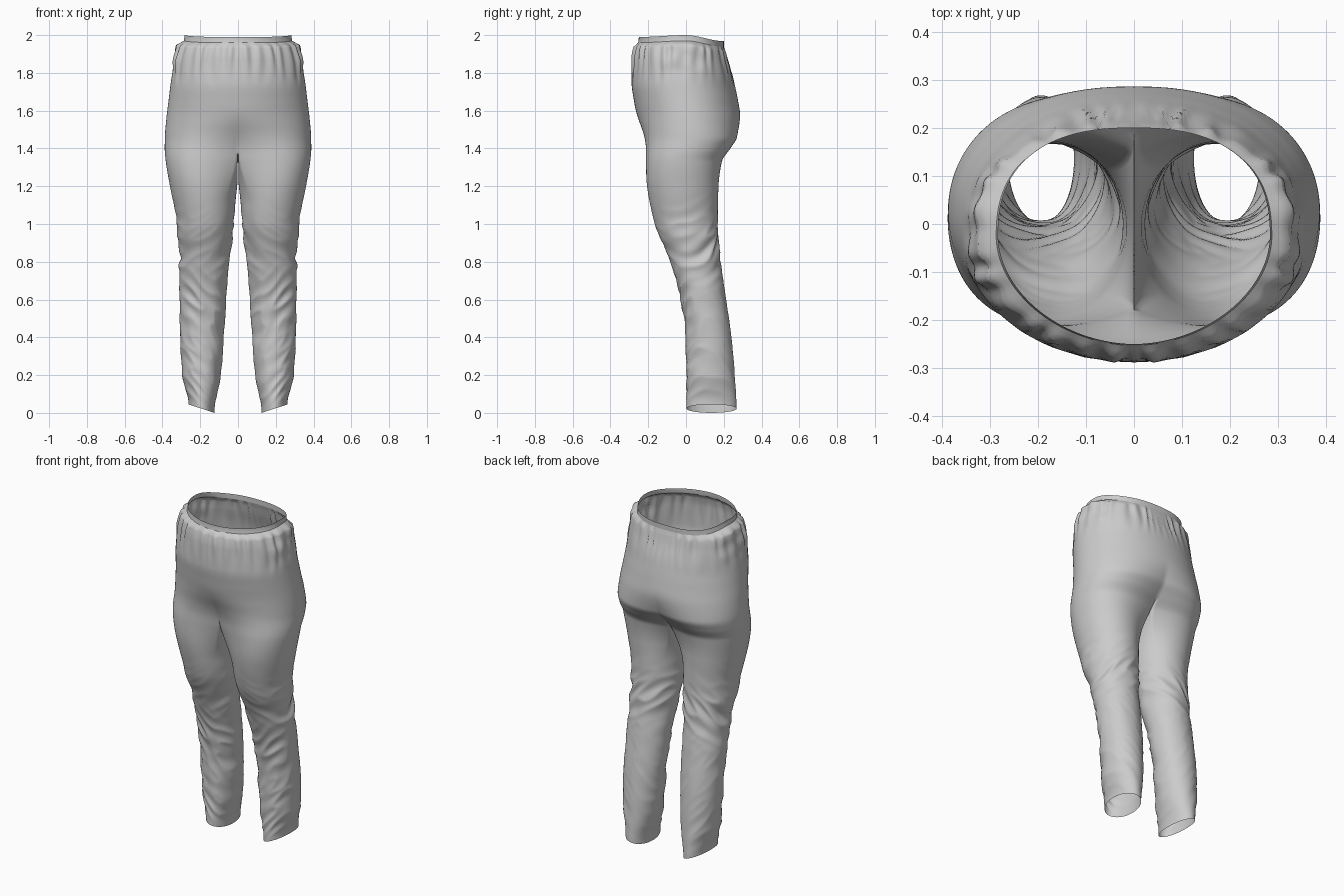
import bpy, bmesh, math
from mathutils import Vector, noise

if "Cube" in bpy.data.objects:
    bpy.data.objects.remove(bpy.data.objects["Cube"])

# Silhouette: height, outer x, inner x, front y, back y
PROFILE = [
    (2.00, .283, 0, -.250, .200), (1.97, .287, 0, -.253, .200),
    (1.95, .325, 0, -.272, .206), (1.88, .338, 0, -.285, .222),
    (1.75, .356, 0, -.288, .255), (1.65, .368, 0, -.275, .276),
    (1.55, .380, 0, -.255, .290), (1.46, .387, 0, -.232, .282),
    (1.40, .388, 0, -.222, .245), (1.33, .382, .002, -.217, .195),
    (1.20, .360, .010, -.206, .172), (1.00, .323, .022, -.165, .167),
    (0.80, .313, .045, -.083, .184), (0.60, .310, .062, -.028, .212),
    (0.40, .307, .075, .000, .240), (0.20, .296, .090, .003, .258),
    (0.03, .262, .125, .003, .268)]
CROTCH = 1.38
OUT, INN = 96, 28          # columns on the outside and inside of a leg


def smooth(a, b, v):
    t = min(1, max(0, (v - a) / (b - a)))
    return t * t * (3 - 2 * t)


def slope(i, k):
    """Monotone tangent of profile column k at row i."""
    if i == 0 or i == len(PROFILE) - 1:
        return 0
    p, q, r = PROFILE[i - 1], PROFILE[i], PROFILE[i + 1]
    d1, d2 = (q[k] - p[k]) / (q[0] - p[0]), (r[k] - q[k]) / (r[0] - q[0])
    return 0 if d1 * d2 <= 0 else 2 * d1 * d2 / (d1 + d2)


def profile(z):
    for i in range(len(PROFILE) - 1):
        a, b = PROFILE[i], PROFILE[i + 1]
        if z >= b[0] - 1e-6:
            h = b[0] - a[0]
            t = (z - a[0]) / h
            return [(2*t**3 - 3*t*t + 1) * a[k] + (t**3 - 2*t*t + t) * h * slope(i, k)
                    + (3*t*t - 2*t**3) * b[k] + (t**3 - t*t) * h * slope(i + 1, k)
                    for k in range(1, 5)]


def oval(angle, n):
    c, s = math.cos(angle), math.sin(angle)
    return (math.copysign(abs(c) ** (2 / n), c), math.copysign(abs(s) ** (2 / n), s))


def folds(x, y, z, front, side):
    """Cloth relief: waist gathers, knee creases and ankle slouch."""
    d = 0
    if z > 1.6:
        ang = math.atan2(y, x)
        gather = smooth(1.70, 1.93, z) * (1 - smooth(1.945, 1.97, z))
        wave = math.sin(ang * 30 + 3 * noise.noise(Vector((ang * 3, z * 3, 1))))
        d += gather * .009 * wave * (.6 + noise.noise(Vector((ang * 4, z * 3, 3))))
        d += gather * max(0, side - .5) * .03 * noise.noise(Vector((ang * 5, z * 11, 8)))
    knee = math.exp(-((z - .88) / .14) ** 2) * (1 - .7 * front) * (.55 + .45 * side)
    n = noise.noise(Vector((x * 6, y * 5, z * 12 + x * 9 - y * 4)))
    d += knee * .026 * (.3 - 1.8 * abs(n))
    shin = smooth(.03, .12, z) * (1 - smooth(.55, .85, z))
    n = noise.noise(Vector((x * 8 + 9, y * 6, z * 12 - x * 12)))
    d += shin * (.25 + .75 * front) * .016 * (.25 - abs(n) * 1.4)
    return d


def point(z, j):
    """Column j of the half garment at height z; j > OUT is the inner leg."""
    outer, inner, front, back = profile(z)
    cy, ry = (front + back) / 2, (back - front) / 2
    cx, rx = (outer + inner) / 2, (outer - inner) / 2
    wx = 1 - smooth(1.10, CROTCH, z)
    wy = 1 - smooth(1.20, 1.62, z)
    dip = 0
    if j <= OUT:
        s = j / OUT
        t = math.pi * (s - .5)
        a = math.radians(270) * (s - .5)
        waist = smooth(1.7, 1.95, z)
        tx, ty = oval(t, 2.05 + .4 * waist if t > 0 else 2.05 - .15 * waist)
    else:
        q = (j - OUT) / INN
        a = math.radians(135 + 90 * q)
        tx, ty = 0, 1 - 2 * q
        dip = -.045 * math.sin(math.pi * q) * smooth(1.0, CROTCH, z)
    lx, ly = oval(a, 2.05)
    x = outer * tx * (1 - wx) + (cx + rx * lx) * wx
    y = cy + ry * (ty * (1 - wy) + ly * wy)
    d = folds(x, y, z, max(0, -math.sin(a)), max(0, math.cos(a)))
    if z < CROTCH - 1e-6:
        x, y = max(.0015, x + math.cos(a) * d), y + math.sin(a) * d
    else:
        r = Vector((tx, ty)).normalized() if j <= OUT else Vector((0, 0))
        x, y = x + r.x * d, y + r.y * d
        if j == 0 or j >= OUT:
            x = 0
    # waist dips at the back, hem is longest on the inside
    drop = -(.032 * smooth(0, .2, y) + .01 * smooth(0, .25, -y)) * smooth(1.75, 1.95, z)
    hem = (.026 * math.cos(a) - .0085) * max(0, 1 - z / .22)
    return (x, y, z + drop + hem + dip)


def build(name, heights):
    """Skin rows of points, add the left half and shade smooth."""
    bm = bmesh.new()
    previous = None
    for z in heights:
        closed = z <= CROTCH + 1e-6
        row = [bm.verts.new(point(z, j)) for j in range(OUT + INN if closed else OUT + 1)]
        if previous:
            n = len(row) if closed and len(previous) == len(row) else OUT
            for j in range(n):
                k = (j + 1) % len(row)
                bm.faces.new((previous[j], row[j], row[k], previous[(j + 1) % len(previous)]))
        previous = row
    bmesh.ops.recalc_face_normals(bm, faces=bm.faces)
    bm.faces.ensure_lookup_table()
    if bm.faces[OUT // 2].normal.x < 0:
        bmesh.ops.reverse_faces(bm, faces=bm.faces)
    mesh = bpy.data.meshes.new(name)
    bm.to_mesh(mesh)
    bm.free()
    obj = bpy.data.objects.new(name, mesh)
    bpy.context.collection.objects.link(obj)
    mirror = obj.modifiers.new("left half", 'MIRROR')
    mirror.merge_threshold = .0005
    for poly in mesh.polygons:
        poly.use_smooth = True
    return obj


def span(a, b, n):
    return [a + (b - a) * i / n for i in range(n + 1)]


# Elastic waistband
build("waistband", span(2.0, 1.97, 4))

# Seat and both legs as one cloth shell
build("trousers", span(1.97, CROTCH, 56) + span(CROTCH, .03, 140)[1:])
